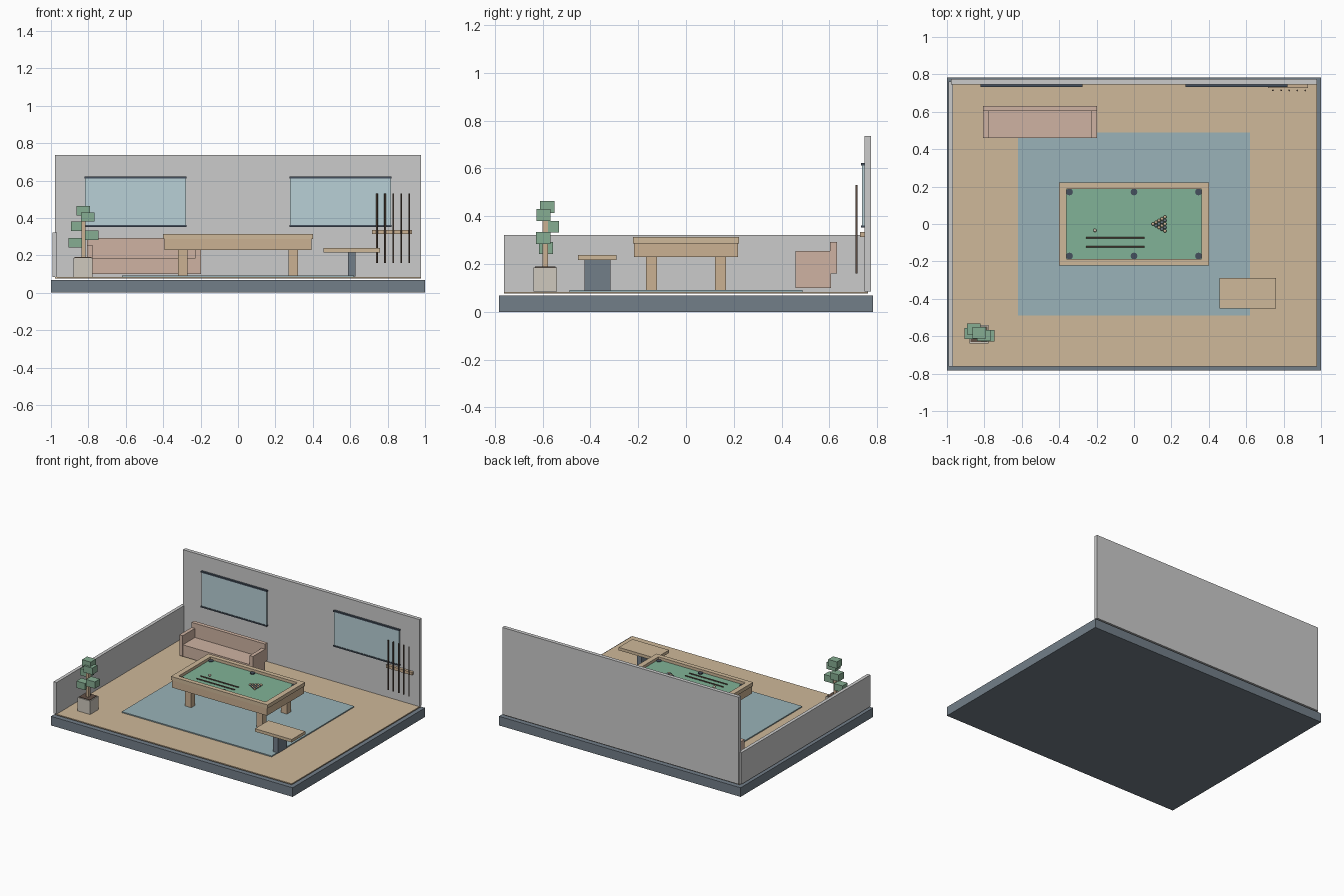
import bpy, math


def mat(name, r, g, b):
    m = bpy.data.materials.new(name)
    m.diffuse_color = (r, g, b, 1)
    return m


SLATE = mat("slate", 0.17, 0.21, 0.25)
WOOD = mat("wood", 0.62, 0.48, 0.32)
TAN = mat("table_wood", 0.60, 0.44, 0.29)
SOFA = mat("sofa_fabric", 0.62, 0.45, 0.36)
RUG = mat("rug", 0.32, 0.45, 0.48)
FELT = mat("felt", 0.22, 0.45, 0.31)
GLASS = mat("glass", 0.48, 0.63, 0.67)
DARK = mat("dark_metal", 0.06, 0.08, 0.11)
CUE = mat("cue_wood", 0.12, 0.08, 0.06)
LEAF = mat("leaf", 0.24, 0.42, 0.29)
POT = mat("pot", 0.62, 0.58, 0.51)
IVORY = mat("ivory", 0.75, 0.65, 0.52)


def finish(name, m):
    o = bpy.context.object
    o.name = name
    if m:
        o.data.materials.append(m)
    return o


def box(name, x0, x1, y0, y1, z0, z1, m=None):
    bpy.ops.mesh.primitive_cube_add(
        size=1, location=((x0 + x1) / 2, (y0 + y1) / 2, (z0 + z1) / 2))
    o = finish(name, m)
    o.scale = (x1 - x0, y1 - y0, z1 - z0)
    return o


def rod(name, loc, r, length, m, rot=(0, 0, 0), sides=12):
    bpy.ops.mesh.primitive_cylinder_add(
        vertices=sides, radius=r, depth=length, location=loc, rotation=rot)
    return finish(name, m)


def ball(name, x, y, m):
    bpy.ops.mesh.primitive_uv_sphere_add(
        segments=12, ring_count=8, radius=0.009, location=(x, y, 0.301))
    return finish(name, m)


# Room shell
box("base", -1, 1, -0.783, 0.783, 0, 0.068, SLATE)
box("floor", -0.978, 0.978, -0.761, 0.761, 0.076, 0.084, WOOD)
box("back_wall", -0.978, 0.978, 0.747, 0.775, 0.085, 0.736)
box("left_wall", -0.993, -0.968, -0.761, 0.761, 0.084, 0.321)
box("rug", -0.62, 0.62, -0.488, 0.488, 0.084, 0.092, RUG)

# Windows
for s, side in ((-1, "left"), (1, "right")):
    c = s * 0.548
    box(side + "_window_glass", c - 0.27, c + 0.27, 0.736, 0.748, 0.357, 0.617, GLASS)
    for z, pos in ((0.357, "sill"), (0.617, "header")):
        box(f"{side}_window_{pos}", c - 0.273, c + 0.273, 0.732, 0.748,
            z - 0.005, z + 0.005, DARK)

# Billiard table
box("table_body", -0.393, 0.393, -0.218, 0.218, 0.229, 0.286, TAN)
box("table_felt", -0.365, 0.365, -0.192, 0.192, 0.286, 0.292, FELT)
for s in (-1, 1):
    x, y = s * 0.38, s * 0.205
    box("end_rail", x - 0.02, x + 0.02, -0.222, 0.222, 0.286, 0.313, WOOD)
    box("side_rail", -0.36, 0.36, y - 0.017, y + 0.017, 0.286, 0.313, WOOD)
    for t in (-1, 1):
        lx, ly = s * 0.295, t * 0.144
        box("table_leg", lx - 0.025, lx + 0.025, ly - 0.023, ly + 0.023, 0.09, 0.23, TAN)
for x in (-0.345, 0, 0.345):
    for y in (-0.171, 0.171):
        rod("pocket", (x, y, 0.293), 0.018, 0.008, DARK)

# Balls and cues on the felt
ball("cue_ball", -0.209, -0.034, IVORY)
for row in range(5):
    for i in range(row + 1):
        ball("racked_ball", 0.102 + row * 0.0158, (i - row / 2) * 0.0185,
             SLATE if (row + i) % 2 else TAN)
for y in (-0.074, -0.122):
    rod("table_cue", (-0.1, y, 0.297), 0.004, 0.314, CUE, (0, math.pi / 2, 0))

# Sofa
box("sofa_seat", -0.805, -0.2, 0.46, 0.607, 0.1, 0.187, SOFA)
box("sofa_back", -0.807, -0.198, 0.603, 0.632, 0.16, 0.293, SOFA)
for x in (-0.807, -0.226):
    box("sofa_arm", x, x + 0.028, 0.459, 0.604, 0.1, 0.255, SOFA)

# Wall cue rack
box("rack_shelf", 0.716, 0.93, 0.727, 0.748, 0.313, 0.335, TAN)
for i in range(5):
    rod("racked_cue", (0.743 + i * 0.0432, 0.714, 0.345), 0.0045, 0.37, CUE)

# Side table
box("side_table_top", 0.456, 0.76, -0.451, -0.29, 0.216, 0.238, WOOD)
box("side_table_base", 0.589, 0.627, -0.425, -0.316, 0.088, 0.216, SLATE)

# Potted plant
box("pot", -0.88, -0.777, -0.638, -0.54, 0.085, 0.186, POT)
box("soil", -0.873, -0.784, -0.631, -0.547, 0.184, 0.19, CUE)
box("trunk", -0.838, -0.816, -0.6, -0.578, 0.188, 0.42, TAN)
for x, y, z in ((-0.827, -0.581, 0.438), (-0.803, -0.596, 0.405), (-0.856, -0.561, 0.356),
                (-0.782, -0.597, 0.308), (-0.87, -0.586, 0.268)):
    box("leaf_block", x - 0.036, x + 0.036, y - 0.03, y + 0.03, z - 0.025, z + 0.025, LEAF)
